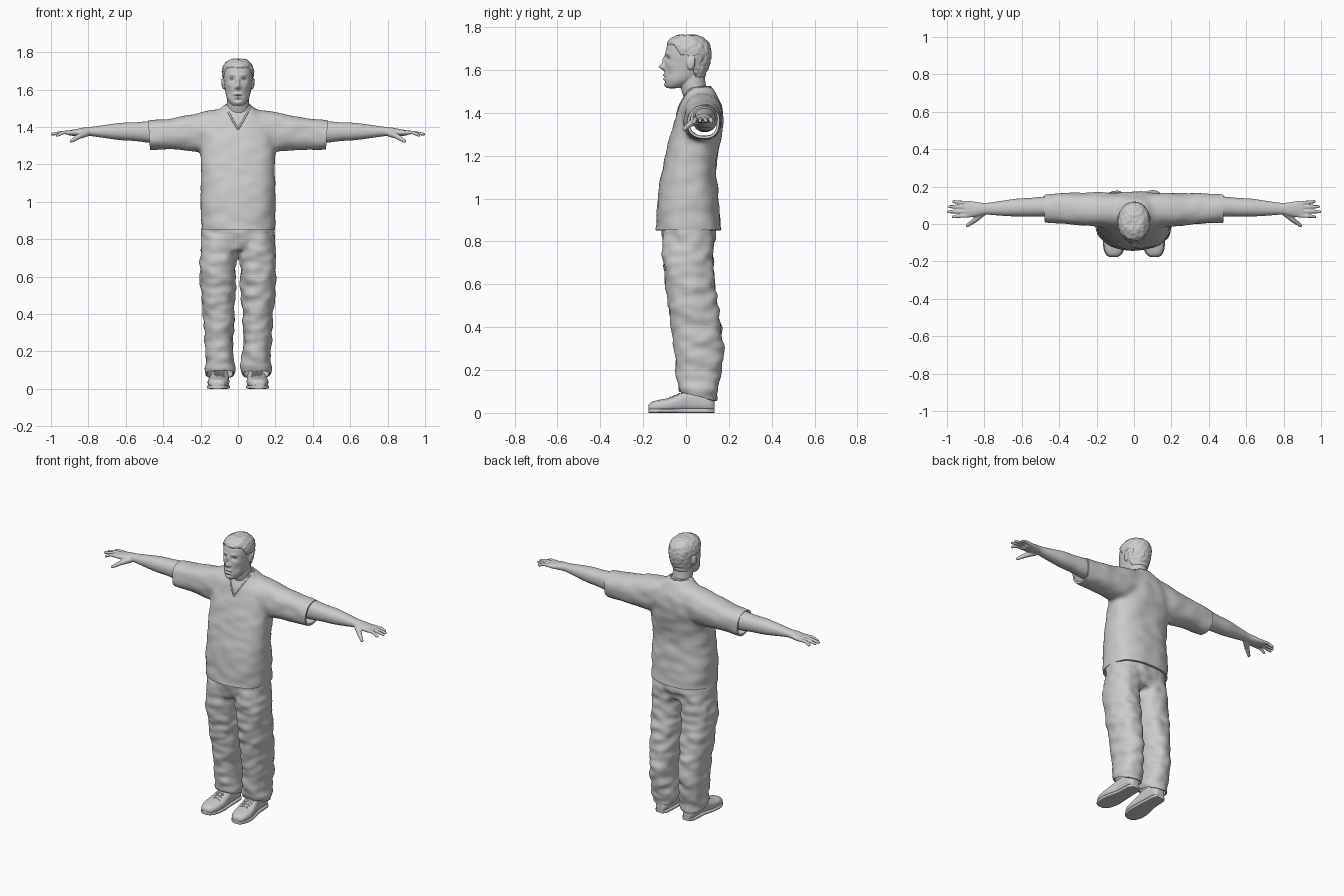
import bpy, bmesh, math
from mathutils import Vector, Matrix, noise

cube = bpy.data.objects.get("Cube")
if cube:
    bpy.data.objects.remove(cube, do_unlink=True)

grey = bpy.data.materials.new("plain grey")
grey.use_nodes = True
grey.diffuse_color = (0.6, 0.6, 0.6, 1)
grey.node_tree.nodes["Principled BSDF"].inputs["Base Color"].default_value = (0.6, 0.6, 0.6, 1)


def loft(bm, rows, axis, power=2.0, n=32, steps=5):
    """Rows are (position on axis, a min, a max, b min, b max), smoothly joined."""
    rows = [Vector(r) for r in rows]
    pts = [rows[0]] + rows + [rows[-1]]
    fine = []
    for p0, p1, p2, p3 in zip(pts, pts[1:], pts[2:], pts[3:]):
        for k in range(steps):
            t = k / steps
            fine.append((p1 * 2 + (p2 - p0) * t + (p0 * 2 - p1 * 5 + p2 * 4 - p3) * t * t
                         + (p1 * 3 - p0 - p2 * 3 + p3) * t ** 3) / 2)
    fine.append(rows[-1])
    rings = []
    for t, a0, a1, b0, b1 in fine:
        ring = []
        for i in range(n):
            c, s = math.cos(math.tau * i / n), math.sin(math.tau * i / n)
            a = (a0 + a1) / 2 + (a1 - a0) / 2 * math.copysign(abs(c) ** (2 / power), c)
            b = (b0 + b1) / 2 + (b1 - b0) / 2 * math.copysign(abs(s) ** (2 / power), s)
            ring.append(bm.verts.new({"x": (t, a, b), "y": (a, t, b), "z": (a, b, t)}[axis]))
        rings.append(ring)
    new = [bm.faces.new(rings[0]), bm.faces.new(rings[-1][::-1])]
    for r, q in zip(rings, rings[1:]):
        for i in range(n):
            j = (i + 1) % n
            new.append(bm.faces.new((r[i], q[i], q[j], r[j])))
    bmesh.ops.recalc_face_normals(bm, faces=new)


def ball(bm, centre, radii):
    m = Matrix.Translation(centre) @ Matrix.Diagonal((*radii, 1))
    bmesh.ops.create_uvsphere(bm, u_segments=16, v_segments=10, radius=1, matrix=m)


def limb(bm, points, r0, r1):
    """Tapered round rod through the points."""
    pts = [Vector(p) for p in points]
    for i, (p, q) in enumerate(zip(pts, pts[1:])):
        ra = r0 + (r1 - r0) * i / (len(pts) - 1)
        rb = r0 + (r1 - r0) * (i + 1) / (len(pts) - 1)
        m = Matrix.Translation((p + q) / 2) @ (q - p).to_track_quat("Z", "Y").to_matrix().to_4x4()
        bmesh.ops.create_cone(bm, cap_ends=True, segments=12, radius1=ra, radius2=rb,
                              depth=(q - p).length, matrix=m)
        ball(bm, p, (ra,) * 3)
        ball(bm, q, (rb,) * 3)


def apply(ob, kind, **settings):
    mod = ob.modifiers.new(kind.lower(), kind)
    for key, value in settings.items():
        setattr(mod, key, value)
    bpy.context.view_layer.objects.active = ob
    bpy.ops.object.modifier_apply(modifier=mod.name)


def make(bm, name, voxel=0, smooth=0, mirror=False):
    me = bpy.data.meshes.new(name)
    bm.to_mesh(me)
    bm.free()
    me.materials.append(grey)
    ob = bpy.data.objects.new(name, me)
    bpy.context.collection.objects.link(ob)
    if voxel:
        apply(ob, "REMESH", mode="VOXEL", voxel_size=voxel)
        apply(ob, "SMOOTH", factor=0.5, iterations=smooth)
    if mirror:
        apply(ob, "MIRROR")
    return ob


def edit(ob, move=None, cuts=(), drop=None):
    """Move vertices by a rule, trim with planes, drop faces by a rule."""
    bm = bmesh.new()
    bm.from_mesh(ob.data)
    bm.normal_update()
    if move:
        for v, co in [(v, move(v.co, v.normal)) for v in bm.verts]:
            v.co = co
    for point, normal in cuts:
        bmesh.ops.bisect_plane(bm, geom=bm.verts[:] + bm.edges[:] + bm.faces[:],
                               plane_co=point, plane_no=normal, clear_outer=True)
    if drop:
        bmesh.ops.delete(bm, geom=[f for f in bm.faces if drop(f.calc_center_median())], context="FACES")
    bm.to_mesh(ob.data)
    bm.free()


def folds(size, amount):
    return lambda co, no: co + no * amount * noise.noise(Vector((co.x, co.y, co.z * 1.6)) / size)


# Shirt: torso crossed by one sleeve-to-sleeve form, trimmed open
bm = bmesh.new()
loft(bm, [(0.80, -.197, .197, -.14, .165), (0.86, -.197, .197, -.14, .165), (1.0, -.202, .202, -.132, .152),
          (1.1, -.198, .198, -.118, .142), (1.2, -.198, .198, -.097, .147), (1.3, -.2, .2, -.073, .167),
          (1.39, -.19, .19, -.045, .174), (1.46, -.14, .14, -.018, .155), (1.505, -.085, .085, -.005, .13),
          (1.522, -.066, .066, .005, .112)], "z", 2.5)
arm = [(.52, .01, .155, 1.28, 1.425), (.46, .005, .16, 1.277, 1.436), (.36, .0, .165, 1.278, 1.448),
       (.26, -.01, .165, 1.272, 1.465), (.18, -.015, .17, 1.27, 1.482), (.08, -.015, .165, 1.28, 1.497)]
loft(bm, [(-r[0], *r[1:]) for r in arm] + arm[::-1], "x", 2.3)
shirt = make(bm, "shirt", 0.011, 7)
edit(shirt, folds(.09, .006), [((0, 0, .853), (0, 0, -1)), ((.475, 0, 1.35), (1, 0, -.06)),
                               ((-.475, 0, 1.35), (-1, 0, -.06))])
apply(shirt, "SOLIDIFY", thickness=0.012, offset=-1)

# Collar band, laid on the shirt
half = [(0, -.08, 1.405), (.028, -.06, 1.445), (.052, -.03, 1.485), (.068, .02, 1.512),
        (.062, .07, 1.52), (.035, .105, 1.52), (0, .115, 1.52)]
path = [shirt.closest_point_on_mesh(p)[1] for p in half]
bm = bmesh.new()
limb(bm, path, .005, .005)
make(bm, "collar", mirror=True)

# Trousers: two legs merged into the hips
bm = bmesh.new()
loft(bm, [(.74, -.17, .17, -.085, .11), (.79, -.198, .198, -.103, .13), (.88, -.193, .193, -.115, .142),
          (.95, -.18, .18, -.11, .135)], "z", 2.4)
leg = [(.03, .03, .165, -.02, .135), (.1, .014, .177, -.03, .145), (.16, .02, .175, -.045, .16),
       (.25, .03, .176, -.052, .174), (.33, .02, .181, -.06, .172), (.42, .022, .189, -.072, .16),
       (.52, .014, .197, -.085, .148), (.62, .012, .203, -.098, .13), (.72, .006, .202, -.107, .13),
       (.82, .0, .19, -.105, .13)]
for s in (1, -1):
    loft(bm, [(z, *sorted((s * a, s * b)), c, d) for z, a, b, c, d in leg], "z", 2.3)
trousers = make(bm, "trousers", 0.01, 6)
edit(trousers, folds(.07, .01), [((0, .05, .078), (0, -.25, -1))])
apply(trousers, "SOLIDIFY", thickness=0.008, offset=-1)

# Bare arms with hands
bm = bmesh.new()
loft(bm, [(.3, .03, .145, 1.31, 1.435), (.46, .038, .147, 1.315, 1.432), (.55, .04, .14, 1.325, 1.425),
          (.63, .04, .135, 1.33, 1.422), (.72, .045, .122, 1.342, 1.41), (.79, .05, .113, 1.352, 1.4),
          (.83, .043, .116, 1.352, 1.396), (.87, .036, .122, 1.352, 1.388), (.905, .038, .122, 1.355, 1.382)],
     "x", 2.2)
for y, spread, tip, z in ((.046, -.008, .975, 1.355), (.068, -.003, 1.0, 1.362), (.09, .003, .995, 1.362),
                          (.112, .008, .972, 1.358)):
    limb(bm, [(.88, y, 1.37), (.935, y + spread / 2, 1.371), (tip - .008, y + spread, z)], .0115, .0085)
limb(bm, [(.81, .06, 1.368), (.85, .022, 1.35), (.89, -.008, 1.325)], .02, .0095)
make(bm, "arms", 0.0045, 3, mirror=True)

# Head with neck and ears
bm = bmesh.new()
loft(bm, [(1.42, -.06, .06, .01, .1), (1.5, -.06, .06, -.02, .097), (1.55, -.058, .058, -.028, .09),
          (1.61, -.055, .055, -.02, .085)], "z")
loft(bm, [(1.515, -.028, .028, -.088, -.04), (1.53, -.045, .045, -.097, .005), (1.555, -.06, .06, -.101, .05),
          (1.59, -.068, .068, -.101, .088), (1.63, -.074, .074, -.099, .106), (1.67, -.079, .079, -.097, .112),
          (1.71, -.077, .077, -.09, .107), (1.74, -.062, .062, -.07, .086), (1.757, -.035, .035, -.035, .052)],
     "z", 2.15)
for s in (1, -1):
    ball(bm, (s * .077, .022, 1.632), (.01, .02, .032))
    ball(bm, (s * .083, .034, 1.64), (.007, .009, .024))
head = make(bm, "head", 0.004, 4)
hair = head.copy()
hair.data = head.data.copy()
hair.name = "hair"
bpy.context.collection.objects.link(hair)

# Face features as soft bumps and dents: x, z, depth, width, height
features = [(0, 1.615, -.028, .011, .013), (0, 1.645, -.013, .009, .02), (.014, 1.611, -.008, .006, .007),
            (.032, 1.655, .011, .014, .01), (.03, 1.678, -.005, .02, .007), (0, 1.576, -.007, .02, .006),
            (0, 1.567, .006, .024, .003), (0, 1.557, -.007, .016, .006), (0, 1.544, .004, .02, .006),
            (0, 1.528, -.006, .018, .011), (.045, 1.585, .005, .014, .02), (.05, 1.625, -.004, .014, .012)]


def sculpt(co, no):
    if co.y > -.03:
        return co
    dy = sum(d * math.exp(-((abs(co.x) - x) / w) ** 2 - ((co.z - z) / h) ** 2) for x, z, d, w, h in features)
    return co + Vector((0, dy, 0))


edit(head, sculpt)
bm = bmesh.new()
ball(bm, (.032, -.07, 1.655), (.014, .0125, .009))
make(bm, "eyes", mirror=True)


# Hair rises out of the scalp above the hairline
def above_hairline(co):
    drop = min(max((co.y + .055) / .1, 0), 1)
    line = 1.712 - .05 * min(drop * 3, 1) - .1 * max(0, drop - .65) / .35
    return co.z - line


def comb(co, no):
    rise = min(max(above_hairline(co) / .012, 0), 1)
    return co + no * (rise * .011 - .004 + rise * .004 * noise.noise(co * 55))


edit(hair, comb, drop=lambda c: above_hairline(c) < -.008 or (abs(c.x) > .07 and c.z < 1.668))

# Shoes, soles and laces
bm = bmesh.new()
shoe = [(-.176, .09, .13, .012, .035), (-.163, .07, .147, .004, .05), (-.13, .054, .16, .004, .06),
        (-.08, .046, .162, .004, .07), (-.03, .048, .152, .004, .09), (.01, .05, .142, .004, .11),
        (.06, .052, .138, .004, .11), (.11, .056, .134, .004, .095), (.133, .072, .118, .006, .06)]
loft(bm, shoe, "y", 2.5)
make(bm, "shoes", 0.005, 3, mirror=True)
bm = bmesh.new()
loft(bm, [(y, a - .003, b + .003, 0, .02) for y, a, b, c, d in shoe], "y", 5)
make(bm, "soles", mirror=True)
bm = bmesh.new()
for i in range(4):
    y, z = -.072 + i * .02, .072 + i * .0085
    for s in (1, -1):
        limb(bm, [(.1 - s * .024, y - .008, z - .006), (.1, y, z), (.1 + s * .024, y + .008, z - .003)], .004, .004)
make(bm, "laces", mirror=True)

# Smooth shading with crisp hems
bpy.ops.object.select_all(action="DESELECT")
for ob in bpy.context.collection.objects:
    if ob.type == "MESH" and grey.name in ob.data.materials:
        ob.select_set(True)
        bpy.context.view_layer.objects.active = ob
bpy.ops.object.shade_smooth_by_angle(angle=math.radians(50))
